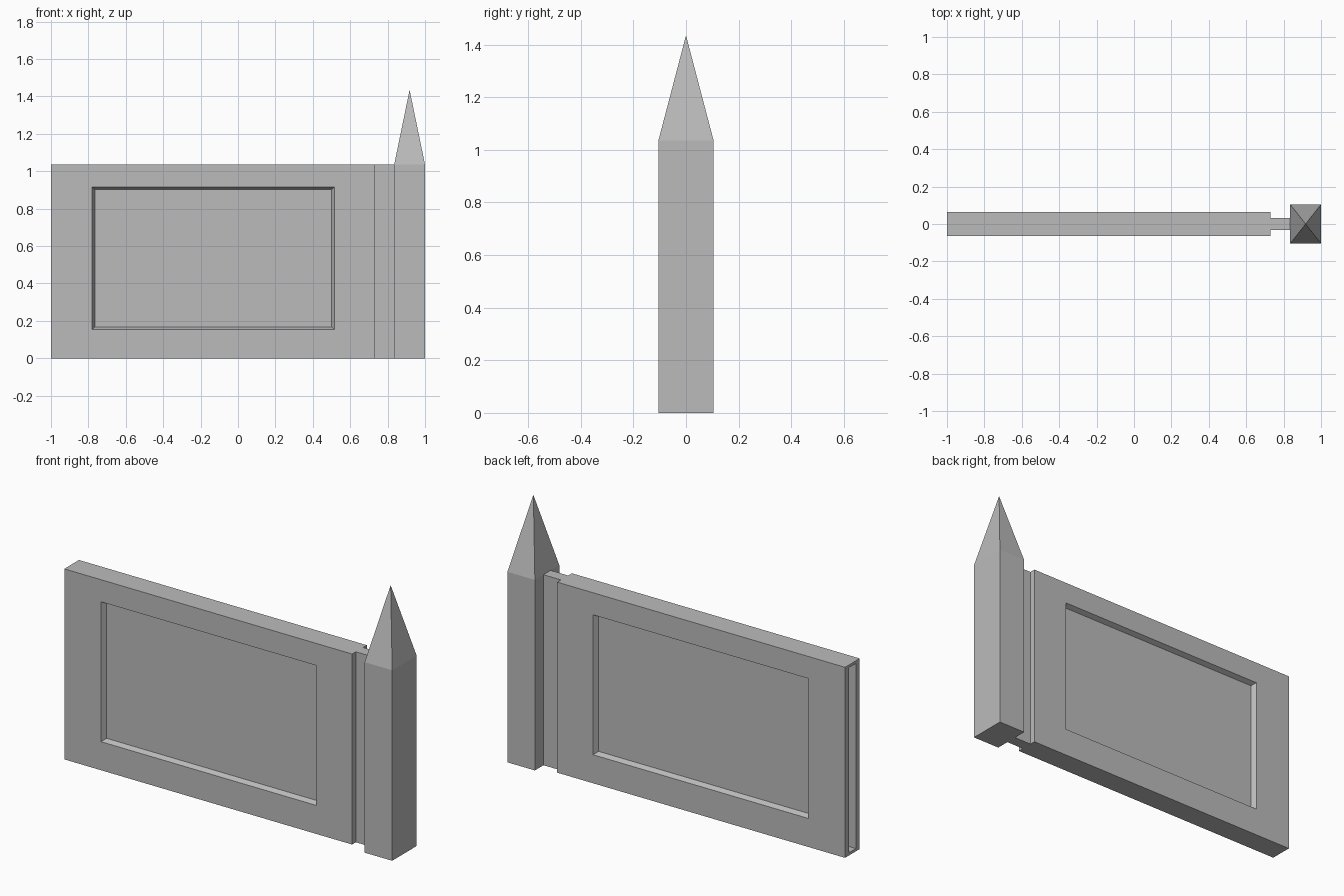
import bpy
import bmesh
from mathutils import Vector

default = bpy.data.objects.get("Cube")
if default:
    bpy.data.objects.remove(default, do_unlink=True)

stone = bpy.data.materials.new("plain_grey")
stone.use_nodes = True
GREY = (0.5, 0.5, 0.5, 1)
stone.diffuse_color = GREY
stone.node_tree.nodes["Principled BSDF"].inputs["Base Color"].default_value = GREY

HEIGHT = 1.035


def add_box(bm, lo, hi):
    lo, hi = Vector(lo), Vector(hi)
    verts = bmesh.ops.create_cube(bm, size=1)["verts"]
    bmesh.ops.scale(bm, vec=hi - lo, verts=verts)
    bmesh.ops.translate(bm, vec=(lo + hi) / 2, verts=verts)
    bm.normal_update()


def face_towards(bm, direction):
    return max(bm.faces, key=lambda f: f.calc_center_median().dot(Vector(direction)))


def fit_face(bm, face, spans):
    """Inset a face, then move its corners onto the given spans per axis."""
    bmesh.ops.inset_individual(bm, faces=[face], thickness=0.005)
    centre = face.calc_center_median()
    for v in face.verts:
        for axis, (lo, hi) in spans.items():
            v.co[axis] = lo if v.co[axis] < centre[axis] else hi


def finish(bm, name):
    bmesh.ops.recalc_face_normals(bm, faces=bm.faces)
    mesh = bpy.data.meshes.new(name)
    bm.to_mesh(mesh)
    bm.free()
    mesh.materials.append(stone)
    obj = bpy.data.objects.new(name, mesh)
    bpy.context.collection.objects.link(obj)


# Wall panel with a bevelled recess on both broad faces
bm = bmesh.new()
add_box(bm, (-1, -0.063, 0), (0.73, 0.063, HEIGHT))
for side in (-1, 1):
    face = face_towards(bm, (0, side, 0))
    fit_face(bm, face, {0: (-0.78, 0.515), 2: (0.155, 0.915)})
    fit_face(bm, face, {0: (-0.765, 0.5), 2: (0.167, 0.903)})
    for v in face.verts:
        v.co.y -= side * 0.027

# Socket in the free end, matching the tongue
end = face_towards(bm, (-1, 0, 0))
socket = {1: (-0.03, 0.03), 2: (0.015, HEIGHT - 0.015)}
fit_face(bm, end, socket)
fit_face(bm, end, socket)
for v in end.verts:
    v.co.x += 0.1
finish(bm, "wall_panel")

# Tongue joining the panel to the post
bm = bmesh.new()
add_box(bm, (0.73, -0.031, 0), (0.835, 0.031, HEIGHT))
finish(bm, "tongue")

# Post with its top drawn up to a point
bm = bmesh.new()
add_box(bm, (0.835, -0.105, 0), (1, 0.105, HEIGHT))
top = face_towards(bm, (0, 0, 1))
tip = bmesh.ops.extrude_face_region(bm, geom=[top])["geom"]
tip_verts = [g for g in tip if isinstance(g, bmesh.types.BMVert)]
bmesh.ops.delete(bm, geom=[top], context='FACES_ONLY')
bmesh.ops.pointmerge(bm, verts=tip_verts, merge_co=(0.9175, 0, 1.435))
finish(bm, "pointed_post")
